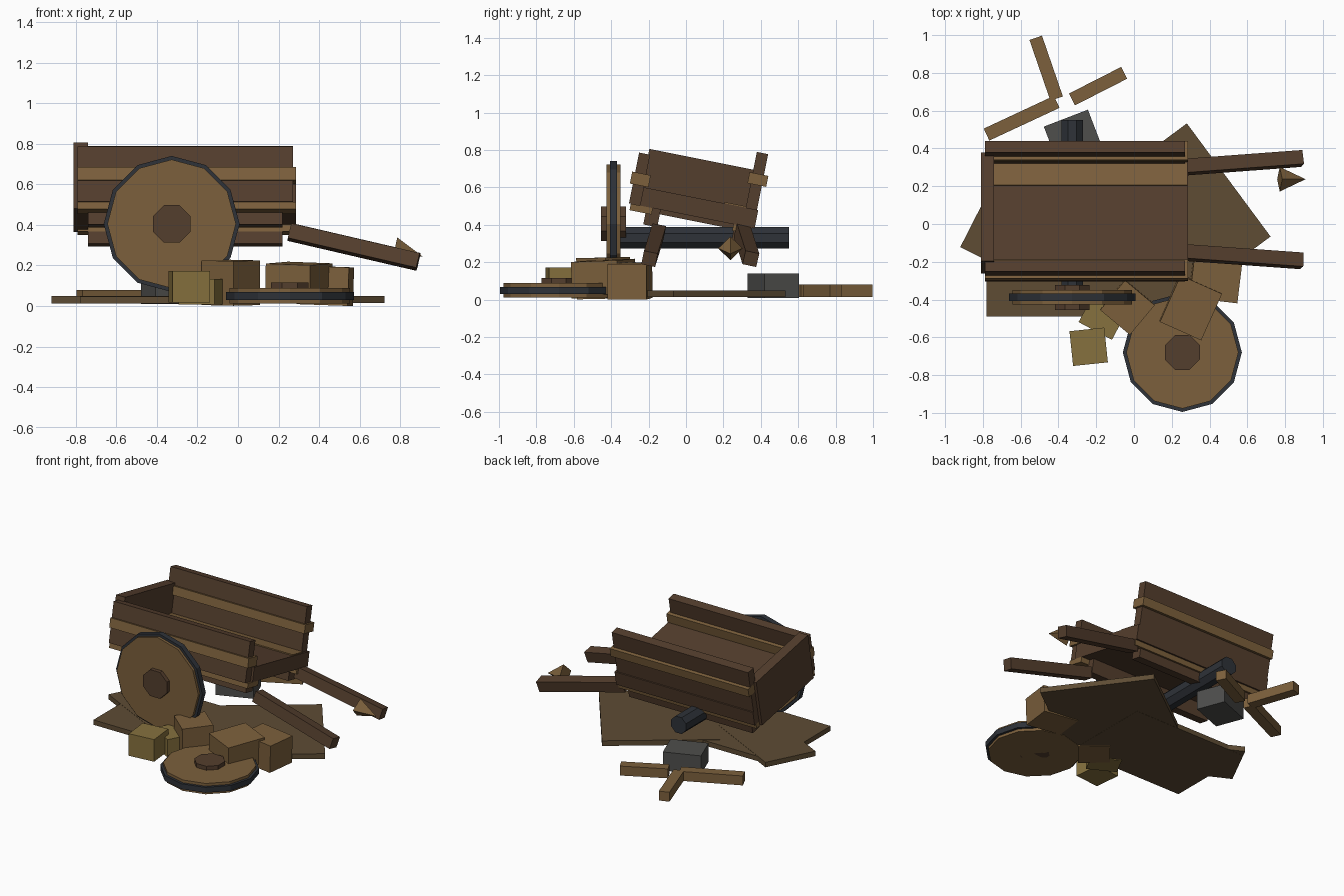
import bpy
from math import radians, atan2, degrees, sqrt
from mathutils import Matrix, Vector

if "Cube" in bpy.data.objects:
    bpy.data.objects.remove(bpy.data.objects["Cube"])


def mat(name, srgb):
    m = bpy.data.materials.new(name)
    m.diffuse_color = [((c / 255 + 0.055) / 1.055) ** 2.4 for c in srgb] + [1]
    m.use_nodes = True
    m.node_tree.nodes["Principled BSDF"].inputs["Base Color"].default_value = m.diffuse_color
    return m


DARK = mat("dark_wood", (84, 62, 45))
TAN = mat("light_wood", (124, 96, 60))
GOLD = mat("straw", (134, 113, 62))
IRON = mat("iron", (46, 50, 56))
STONE = mat("stone", (78, 78, 76))
EARTH = mat("old_board", (94, 76, 52))
ROLL = Matrix.Rotation(radians(-11.3), 4, 'X')


def finish(name, material, matrix):
    ob = bpy.context.object
    ob.name = name
    ob.data.transform(matrix)
    ob.data.materials.append(material)
    return ob


def box(name, material, center, size, rot=(0, 0, 0), parent=Matrix()):
    bpy.ops.mesh.primitive_cube_add(size=1)
    r = (Matrix.Rotation(radians(rot[2]), 4, 'Z') @ Matrix.Rotation(radians(rot[1]), 4, 'Y')
         @ Matrix.Rotation(radians(rot[0]), 4, 'X'))
    return finish(name, material, parent @ Matrix.Translation(center) @ r @ Matrix.Diagonal((*size, 1)))


def span(name, material, x, v, w):
    """Box given by ranges in the rolled frame of the cart bed."""
    lo, hi = Vector((x[0], v[0], w[0])), Vector((x[1], v[1], w[1]))
    return box(name, material, (lo + hi) / 2, hi - lo, parent=ROLL)


def disc(name, material, sides, radius, z0, z1, matrix, spin=0):
    bpy.ops.mesh.primitive_cylinder_add(vertices=sides, radius=radius, depth=z1 - z0)
    return finish(name, material, matrix @ Matrix.Translation((0, 0, (z0 + z1) / 2))
                  @ Matrix.Rotation(radians(spin), 4, 'Z'))


def wheel(name, matrix, r):
    """Plank wheel lying around local z = 0."""
    disc(name + "_wood", TAN, 12, r - 0.018, -0.038, 0.038, matrix)
    disc(name + "_tyre", IRON, 12, r, -0.019, 0.019, matrix)
    disc(name + "_hub", DARK, 8, 0.1, -0.038, 0.066, matrix, 22.5)


# Rolled cart bed
span("bed_floor", DARK, (-0.79, 0.285), (-0.34, 0.285), (0.445, 0.545))
span("floor_light_plank", TAN, (-0.79, 0.28), (0.10, 0.22), (0.53, 0.552))
span("floor_edge_strip", TAN, (-0.79, 0.285), (-0.39, -0.27), (0.41, 0.445))
span("floor_edge_strip_far", TAN, (-0.79, 0.28), (0.17, 0.27), (0.41, 0.445))
span("tail_board", DARK, (-0.81, -0.74), (-0.35, 0.235), (0.42, 0.752))

# Side walls: lower plank, light rail, upper plank
for side, v, rv, w in (("near", (-0.40, -0.34), (-0.416, -0.315), (0.445, 0.55, 0.615, 0.722)),
                       ("far", (0.217, 0.278), (0.2, 0.302), (0.445, 0.675, 0.735, 0.849))):
    span(side + "_lower_plank", DARK, (-0.79, 0.27), v, (w[0], w[1]))
    span(side + "_rail", TAN, (-0.79, 0.285), rv, (w[1], w[2]))
    span(side + "_upper_plank", DARK, (-0.79, 0.27), v, (w[2], w[3]))

# Bearers under the bed
for side, v in (("near", -0.265), ("far", 0.215)):
    span(side + "_bearer", DARK, (-0.74, 0.22), (v - 0.038, v + 0.038), (0.35, 0.446))

# Shafts, splayed and dropping toward the tip
for side, a, b in (("near", (0.255, -0.15, 0.365), (0.888, -0.195, 0.218)),
                   ("far", (0.255, 0.30, 0.365), (0.888, 0.347, 0.218))):
    a, b = Vector(a), Vector(b)
    d = b - a
    box(side + "_shaft", DARK, (a + b) / 2, (d.length, 0.075, 0.075),
        (-12, degrees(atan2(-d.z, sqrt(d.x ** 2 + d.y ** 2))), degrees(atan2(d.y, d.x))))

# Splintered tip
bpy.ops.mesh.primitive_cone_add(vertices=4, radius1=0.065, radius2=0, depth=0.14)
finish("splinter", TAN, Matrix.Translation((0.84, 0.237, 0.26)) @ Matrix.Rotation(radians(102), 4, 'Y'))

# Axle and wheels
to_front = Matrix.Rotation(radians(90), 4, 'X')
disc("axle", IRON, 8, 0.062, -0.55, 0.36, Matrix.Translation((-0.327, 0, 0.33)) @ to_front, 22.5)
upright = Matrix.Translation((-0.327, -0.388, 0.405)) @ to_front
wheel("standing_wheel", upright, 0.335)
disc("standing_wheel_inner_hub", DARK, 8, 0.1, -0.066, -0.03, upright, 22.5)
wheel("fallen_wheel", Matrix.Translation((0.256, -0.68, 0.05)), 0.315)

# Boards lying on the ground
box("ground_board_right", EARTH, (0.20, 0.01, 0.032), (0.745, 0.75, 0.036), (0, 0, -53.5))
box("ground_board_left", EARTH, (-0.437, -0.166, 0.031), (0.9, 0.36, 0.035), (0, 0, -27))
box("ground_board_near", EARTH, (-0.34, -0.17, 0.030), (0.88, 0.64, 0.034))

# Spilled crates and straw blocks
box("crate_a", TAN, (-0.035, -0.44, 0.115), (0.205, 0.205, 0.22), (1, 1, -40))
box("crate_b", TAN, (0.30, -0.44, 0.12), (0.24, 0.27, 0.18), (2, 2, -24))
box("crate_c", TAN, (0.43, -0.30, 0.10), (0.255, 0.21, 0.19), (0, 2, -7))
box("straw_block_a", GOLD, (-0.24, -0.65, 0.095), (0.185, 0.185, 0.155), (0, 0, 6))
box("straw_block_b", GOLD, (-0.17, -0.50, 0.07), (0.2, 0.15, 0.125), (0, 0, -28))

# Stone and loose spokes behind the cart
box("stone", STONE, (-0.325, 0.467, 0.075), (0.25, 0.2, 0.13), (0, 0, 21))
box("loose_spoke_a", TAN, (-0.465, 0.825, 0.047), (0.34, 0.07, 0.066), (0, 0, -71))
box("loose_spoke_b", TAN, (-0.19, 0.73, 0.047), (0.31, 0.07, 0.066), (0, 0, 27))
box("loose_spoke_c", TAN, (-0.595, 0.56, 0.047), (0.41, 0.07, 0.066), (0, 0, 25))
